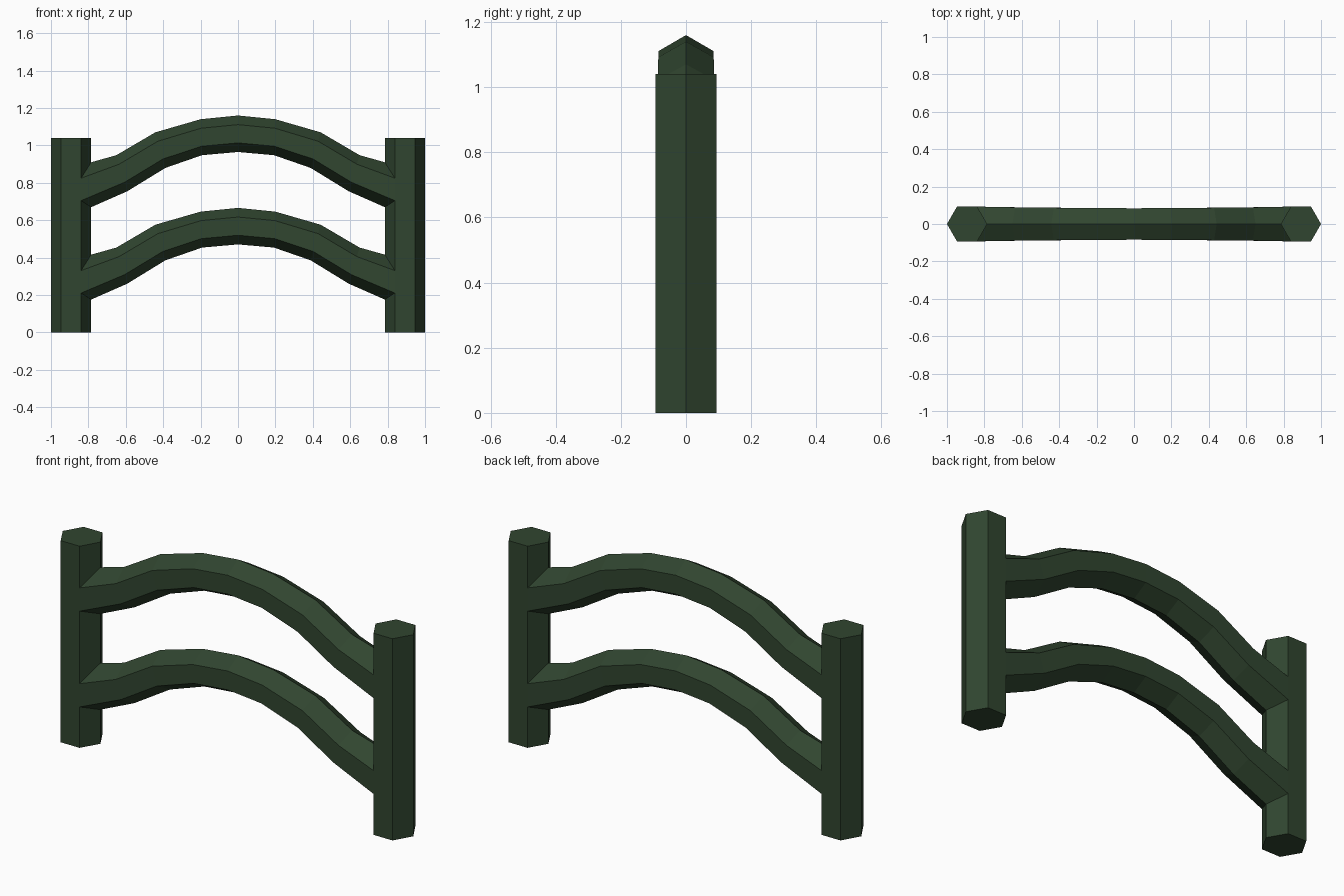
import bpy
import bmesh
from math import cos, sin, pi

cube = bpy.data.objects.get("Cube")
if cube:
    bpy.data.objects.remove(cube, do_unlink=True)

green = bpy.data.materials.new("dark green paint")
green.use_nodes = True
colour = (0.030, 0.060, 0.029, 1)
green.diffuse_color = colour
shader = green.node_tree.nodes["Principled BSDF"]
shader.inputs["Base Color"].default_value = colour
shader.inputs["Roughness"].default_value = 0.9

POST_X, POST_R, POST_H = 0.8925, 0.1075, 1.04
MITRE = POST_R / 2


def loft(name, rings, caps):
    """Skin a list of equal-sided rings into one faceted object."""
    bm = bmesh.new()
    loops = [[bm.verts.new(p) for p in ring] for ring in rings]
    for a, b in zip(loops, loops[1:]):
        n = len(a)
        for i in range(n):
            j = (i + 1) % n
            bm.faces.new((a[i], a[j], b[j], b[i]))
    if caps:
        bm.faces.new(loops[0])
        bm.faces.new(loops[-1])
    bmesh.ops.recalc_face_normals(bm, faces=bm.faces)
    mesh = bpy.data.meshes.new(name)
    bm.to_mesh(mesh)
    bm.free()
    mesh.materials.append(green)
    obj = bpy.data.objects.new(name, mesh)
    bpy.context.collection.objects.link(obj)


def rail_ring(top, bottom, half_depth, shift=(0, 0), side=1):
    """Six-sided section; shift moves its flat sides to mitre onto a post."""
    def point(t, y, move):
        x = top[0] + (bottom[0] - top[0]) * t + shift[0] * move
        z = top[1] + (bottom[1] - top[1]) * t + shift[1] * move
        return (side * x, y, z)
    d = half_depth
    return [point(0, 0, 0), point(0.25, d, 1), point(0.75, d, 1),
            point(1, 0, 0), point(0.75, -d, 1), point(0.25, -d, 1)]


# Six-sided posts
for label, side in (("left", 1), ("right", -1)):
    rings = [[(side * POST_X + POST_R * cos(i * pi / 3),
               POST_R * sin(i * pi / 3), z) for i in range(6)]
             for z in (0, POST_H)]
    loft(label + "_post", rings, True)

# Arched rails: top point, bottom point, half depth, mitre shift
half_arch = [
    ((0, 1.16), (0, 0.965), 0.084),
    ((0.2, 1.14), (0.192, 0.948), 0.085),
    ((0.442, 1.07), (0.388, 0.88), 0.087),
    ((0.65, 0.948), (0.592, 0.755), 0.089),
    ((POST_X - POST_R, 0.91), (POST_X - POST_R, 0.67), 0.093, (MITRE, -0.025)),
]
for label, drop in (("upper", 0), ("lower", 0.494)):
    right = [rail_ring(*s, side=-1) for s in reversed(half_arch)]
    left = [rail_ring(*s) for s in half_arch[1:]]
    rings = [[(x, y, z - drop) for x, y, z in r] for r in right + left]
    loft(label + "_rail", rings, False)
